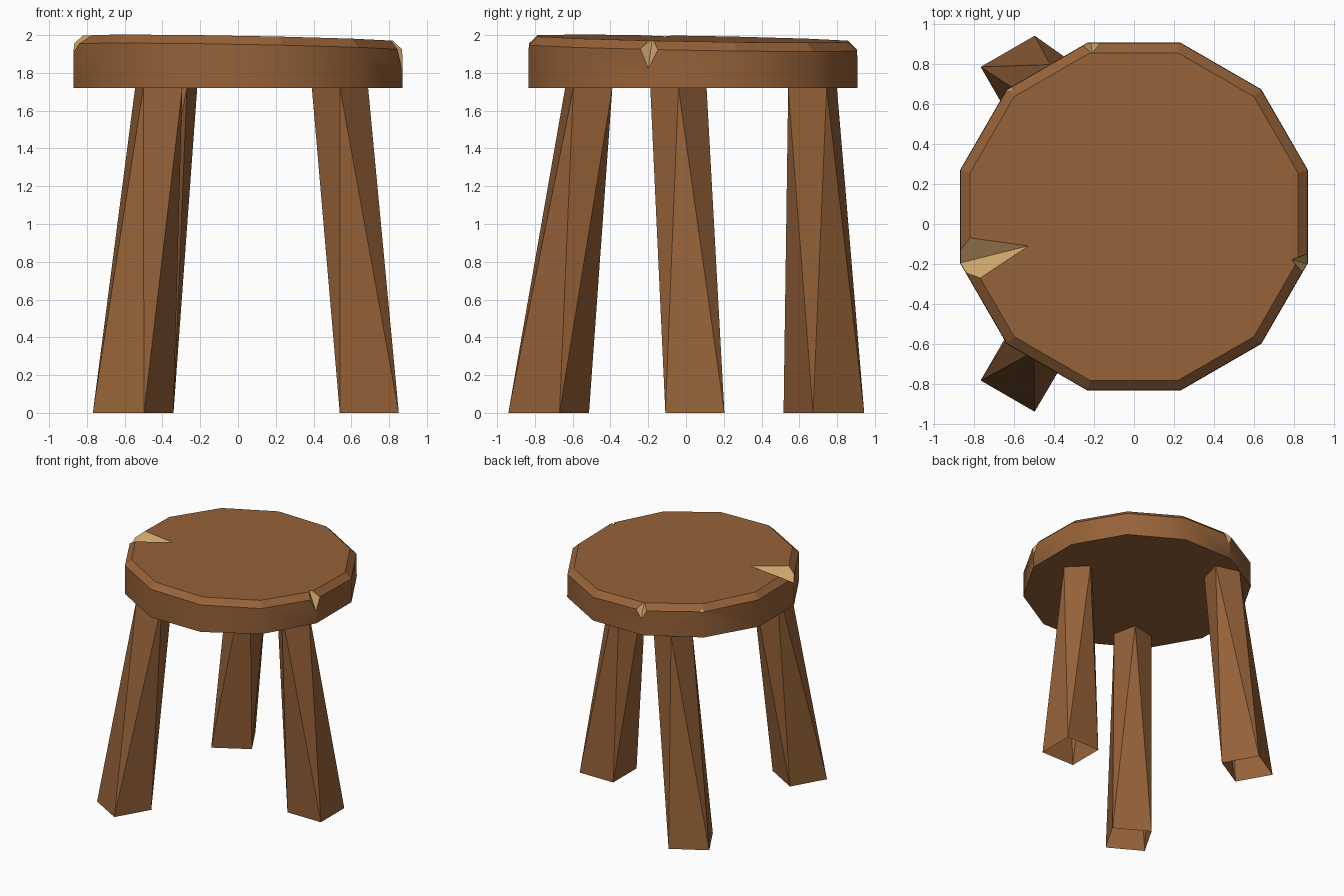
import bpy, bmesh, math
from mathutils import Vector

if "Cube" in bpy.data.objects:
    bpy.data.objects.remove(bpy.data.objects["Cube"])


def material(name, rgb):
    m = bpy.data.materials.new(name)
    m.diffuse_color = (*rgb, 1)
    m.use_nodes = True
    m.node_tree.nodes["Principled BSDF"].inputs["Base Color"].default_value = m.diffuse_color
    return m


WOOD = material("brown wood", (0.305, 0.122, 0.040))
CUT = material("pale cut wood", (0.61, 0.37, 0.145))


def finish(bm, name):
    bmesh.ops.recalc_face_normals(bm, faces=bm.faces)
    me = bpy.data.meshes.new(name)
    bm.to_mesh(me)
    bm.free()
    me.materials.append(WOOD)
    me.materials.append(CUT)
    ob = bpy.data.objects.new(name, me)
    bpy.context.collection.objects.link(ob)
    return ob


def hull(points):
    bm = bmesh.new()
    for p in points:
        bm.verts.new(p)
    bmesh.ops.convex_hull(bm, input=bm.verts)
    return bm


def ring(cx, cy, r, n, start, z):
    out = []
    for k in range(n):
        a = math.radians(start) + 2 * math.pi * k / n
        x, y = cx + r * math.cos(a), cy + r * math.sin(a)
        out.append(Vector((x, y, z(x, y) if callable(z) else z)))
    return out


def top_z(x, y):
    # slightly tilted seat surface
    return 1.982 - 0.018 * x - 0.018 * y


# Seat: twelve-sided slab with a chamfered rim
bm = bmesh.new()
rings = [[bm.verts.new(p) for p in ring(0, 0.037, r, 12, 15, z)]
         for r, z in ((0.902, 1.72),
                      (0.900, lambda x, y: top_z(x, y) - 0.046),
                      (0.850, top_z))]
for i in range(2):
    for k in range(12):
        j = (k + 1) % 12
        f = bm.faces.new((rings[i][k], rings[i][j], rings[i + 1][j], rings[i + 1][k]))
        f.smooth = i == 0
bm.faces.new(rings[0][::-1])
bm.faces.new(rings[2])
seat = finish(bm, "seat")

# Notches: inner tip, two edge points, valley point at the rim
notches = [
    ((-0.53, -0.11, top_z(-0.53, -0.11)), (-0.82, -0.07, top_z(-0.82, -0.07)),
     (-0.77, -0.27, top_z(-0.77, -0.27)), (-0.83, -0.185, 1.92)),
    ((0.79, -0.18, 1.971), (0.868, -0.15, 1.922), (0.846, -0.245, 1.925), (0.87, -0.20, 1.82)),
    ((-0.21, 0.855, 1.970), (-0.17, 0.905, 1.925), (-0.257, 0.893, 1.925), (-0.215, 0.905, 1.86)),
    ((-0.595, 0.65, 1.981), (-0.595, 0.695, 1.95), (-0.635, 0.66, 1.95), (-0.625, 0.685, 1.925)),
]
for tip, *rest in notches:
    tip = Vector(tip)
    pts = [tip] + [tip + 1.4 * (Vector(p) - tip) for p in rest]
    up = Vector((0, 0, 0.2))
    bm = hull(pts + [p + up for p in pts])
    for f in bm.faces:
        f.material_index = 1
    cutter = finish(bm, "notch_cutter")
    cutter.hide_render = True
    mod = seat.modifiers.new("notch", 'BOOLEAN')
    mod.operation = 'DIFFERENCE'
    mod.solver = 'EXACT'
    mod.object = cutter
    bpy.context.view_layer.objects.active = seat
    bpy.ops.object.modifier_apply(modifier=mod.name)
    bpy.data.objects.remove(cutter)

# Legs: twisted, splayed square tapers, open at the ends
legs = [
    ("right_leg", (0.695, 0.047), 45, (0.54, -0.04), 0),
    ("front_left_leg", (-0.555, -0.727), 15, (-0.42, -0.515), 57),
    ("back_left_leg", (-0.555, 0.73), 75, (-0.345, 0.67), 30),
]
for name, foot, foot_rot, head, head_rot in legs:
    bm = hull(ring(*foot, 0.221, 4, foot_rot, 0) + ring(*head, 0.149, 4, head_rot, 1.72))
    bm.normal_update()
    caps = [f for f in bm.faces if abs(f.normal.z) > 0.9]
    bmesh.ops.delete(bm, geom=caps, context='FACES_ONLY')
    finish(bm, name)
